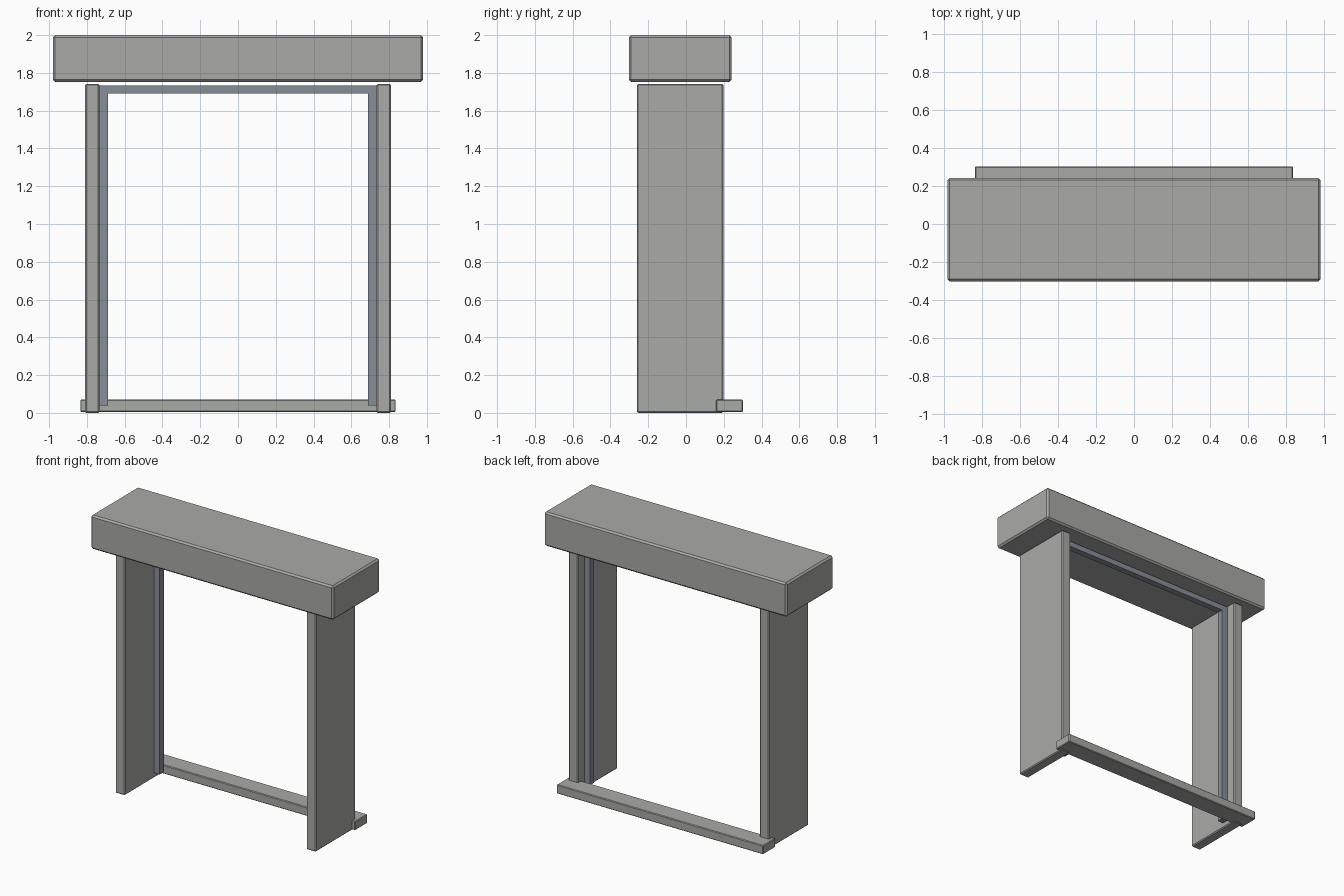
import bpy
import bmesh
from mathutils import Vector

cube = bpy.data.objects.get("Cube")
if cube:
    bpy.data.objects.remove(cube, do_unlink=True)


def material(name, color):
    mat = bpy.data.materials.new(name)
    mat.use_nodes = True
    mat.diffuse_color = color
    mat.node_tree.nodes["Principled BSDF"].inputs["Base Color"].default_value = color
    return mat


def box(name, low, high, mat, bevel=0.0):
    """Box between two corners, with an optional flat chamfer."""
    low, high = Vector(low), Vector(high)
    bm = bmesh.new()
    bmesh.ops.create_cube(bm, size=1)
    bmesh.ops.scale(bm, vec=high - low, verts=bm.verts)
    bmesh.ops.translate(bm, vec=(low + high) / 2, verts=bm.verts)
    mesh = bpy.data.meshes.new(name)
    bm.to_mesh(mesh)
    bm.free()
    mesh.materials.append(mat)
    obj = bpy.data.objects.new(name, mesh)
    bpy.context.collection.objects.link(obj)
    if bevel:
        mod = obj.modifiers.new("Chamfer", "BEVEL")
        mod.width = bevel
        mod.segments = 1
    return obj


stone = material("warm grey stone", (0.40, 0.40, 0.39, 1))
metal = material("blue grey metal", (0.25, 0.27, 0.31, 1))

# Lintel across the top and sill at the back
box("lintel", (-0.98, -0.302, 1.752), (0.98, 0.242, 2.0), stone, 0.012)
box("sill", (-0.835, 0.16, 0.005), (0.835, 0.302, 0.07), stone, 0.005)

# Side posts and the frame uprights set against their inner faces
for side, s in (("left", 1), ("right", -1)):
    x0, x1 = sorted((s * 0.733, s * 0.81))
    box(side + "_post", (x0, -0.26, 0), (x1, 0.198, 1.742), stone, 0.007)
    x0, x1 = sorted((s * 0.687, s * 0.733))
    box(side + "_frame_upright", (x0, 0.078, 0.038), (x1, 0.125, 1.732), metal)

# Frame head between the uprights
box("frame_head", (-0.687, 0.078, 1.692), (0.687, 0.125, 1.732), metal)
